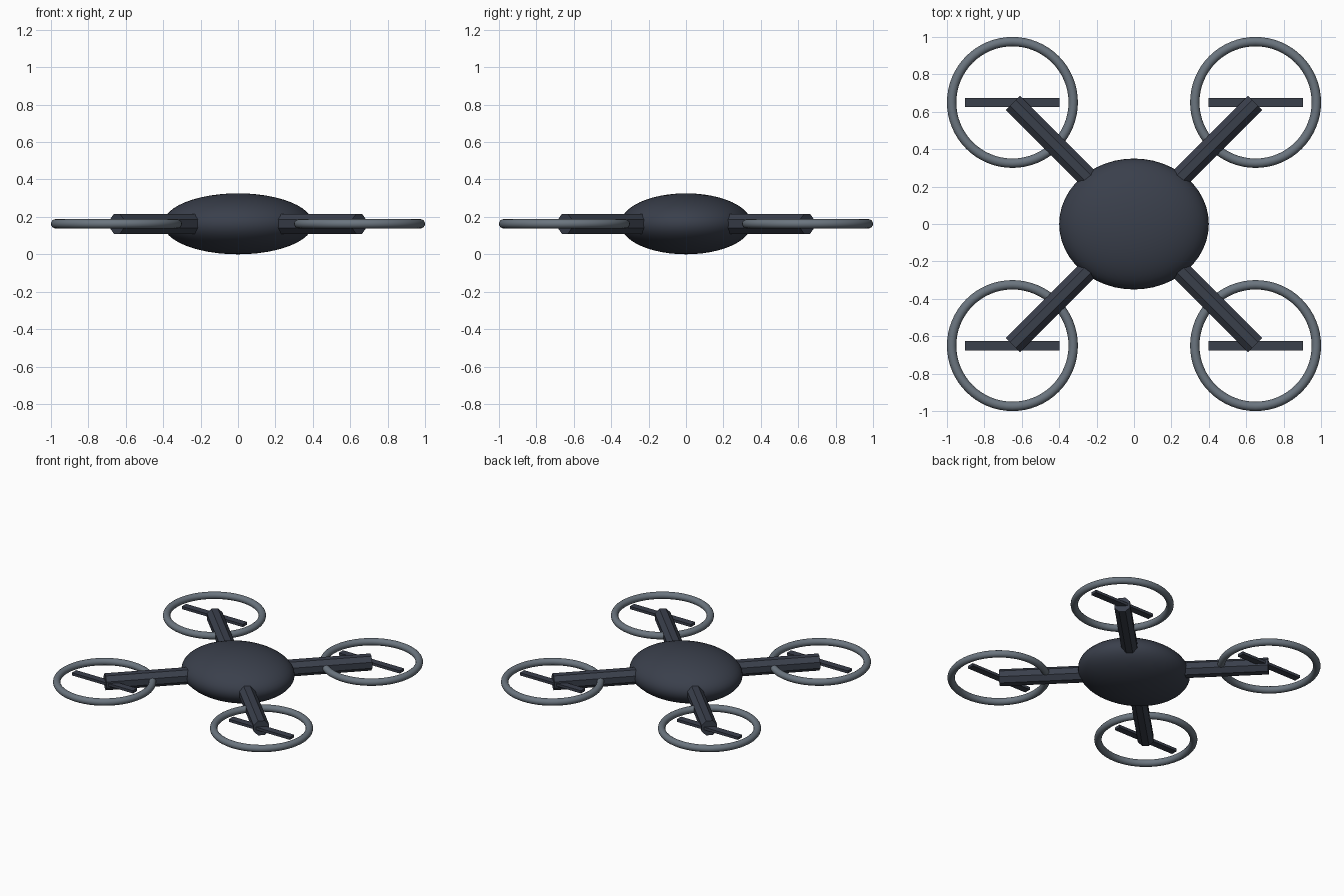
import bpy, math

if "Cube" in bpy.data.objects:
    bpy.data.objects.remove(bpy.data.objects["Cube"])

Z = 0.163      # height of the rotor plane
HUB = 0.65     # rotor centre offset in x and y


def material(name, rgb):
    m = bpy.data.materials.new(name)
    m.diffuse_color = (*rgb, 1)
    m.use_nodes = True
    m.node_tree.nodes["Principled BSDF"].inputs["Base Color"].default_value = m.diffuse_color
    return m


charcoal = material("charcoal", (0.042, 0.050, 0.071))
grey = material("slate grey", (0.147, 0.178, 0.212))


def finish(name, mat, angle=None):
    ob = bpy.context.object
    ob.name = name
    ob.data.materials.append(mat)
    bpy.ops.object.transform_apply(location=False, rotation=True, scale=True)
    if angle:
        bpy.ops.object.shade_smooth_by_angle(angle=math.radians(angle))
    return ob


# Flattened egg-shaped body
bpy.ops.mesh.primitive_uv_sphere_add(segments=48, ring_count=24, radius=1, location=(0, 0, Z))
bpy.context.object.scale = (0.40, 0.35, 0.163)
finish("body", charcoal, 60)

for sx, xn in ((-1, "left"), (1, "right")):
    for sy, yn in ((-1, "front"), (1, "back")):
        tag = f"{yn}_{xn}"
        x, y = sx * HUB, sy * HUB

        # Eight-sided diagonal arm, flat side up
        bpy.ops.mesh.primitive_cylinder_add(vertices=8, radius=0.058, depth=0.7,
                                            location=(sx * 0.4, sy * 0.4, Z))
        ob = bpy.context.object
        bpy.ops.object.transform_apply(location=False, rotation=True, scale=True)
        for v in ob.data.vertices:      # turn half a side so a flat faces up
            c, s = math.cos(math.pi / 8), math.sin(math.pi / 8)
            v.co.x, v.co.y = c * v.co.x - s * v.co.y, s * v.co.x + c * v.co.y
        ob.rotation_euler = (0, math.pi / 2, math.atan2(sy, sx))
        finish(f"arm_{tag}", charcoal)

        # Round rotor guard
        bpy.ops.mesh.primitive_torus_add(major_radius=0.325, minor_radius=0.025,
                                         major_segments=64, minor_segments=16,
                                         location=(x, y, Z))
        finish(f"rotor_guard_{tag}", grey, 60)

        # Flat rotor blade
        bpy.ops.mesh.primitive_cube_add(size=1, location=(x, y, Z))
        bpy.context.object.scale = (0.506, 0.05, 0.02)
        finish(f"rotor_blade_{tag}", charcoal)
